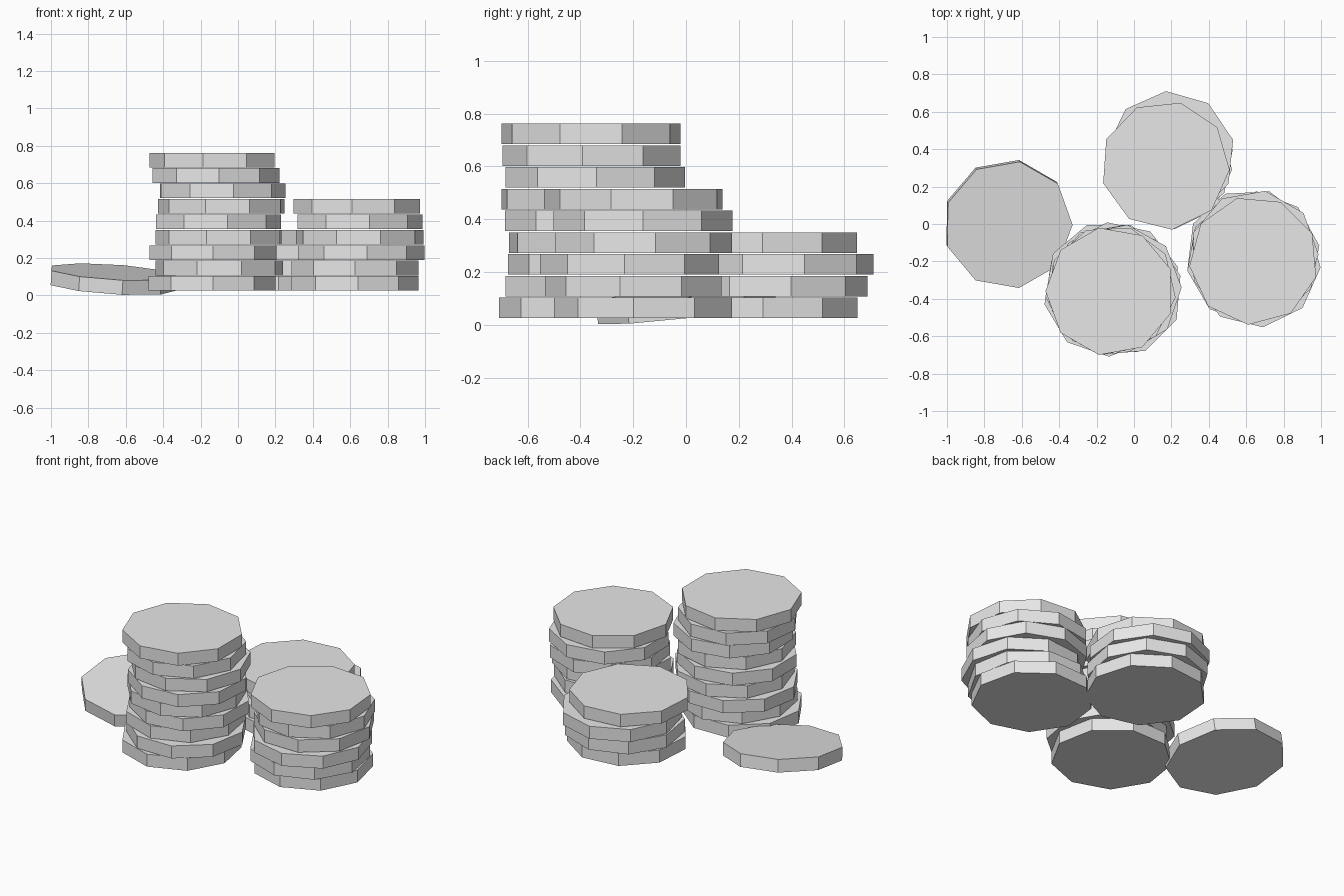
import bpy
import bmesh
from math import sin, cos, atan, radians, pi

cube = bpy.data.objects.get("Cube")
if cube:
    bpy.data.objects.remove(cube, do_unlink=True)

SIDES = 9
RADIUS = 0.345
THICK = 0.078
PITCH = 0.0824
BASE = 0.025

# Single plain grey for every coin
grey = bpy.data.materials.new("plain_grey")
grey.use_nodes = True
colour = (0.8, 0.8, 0.8, 1.0)
grey.diffuse_color = colour
grey.node_tree.nodes["Principled BSDF"].inputs["Base Color"].default_value = colour


def coin_mesh():
    """Nine-sided flat disc centred on its own middle, one corner on +x."""
    bm = bmesh.new()
    ring = [2 * pi * i / SIDES for i in range(SIDES)]
    corners = [bm.verts.new((RADIUS * cos(a), RADIUS * sin(a), -THICK / 2)) for a in ring]
    base = bm.faces.new(corners)
    grown = bmesh.ops.extrude_face_region(bm, geom=[base], use_keep_orig=True)
    top = [v for v in grown["geom"] if isinstance(v, bmesh.types.BMVert)]
    bmesh.ops.translate(bm, verts=top, vec=(0, 0, THICK))
    bmesh.ops.recalc_face_normals(bm, faces=bm.faces[:])
    mesh = bpy.data.meshes.new("coin")
    bm.to_mesh(mesh)
    bm.free()
    mesh.materials.append(grey)
    return mesh


def add_coin(name, location, rotation):
    coin = bpy.data.objects.new(name, shared_mesh)
    coin.location = location
    coin.rotation_euler = rotation
    bpy.context.collection.objects.link(coin)
    return coin


def add_stack(name, coins):
    """Pile coins upward; each entry is x, y and turn in degrees."""
    for level, (x, y, turn) in enumerate(coins):
        z = BASE + THICK / 2 + level * PITCH
        add_coin(f"{name}_coin_{level + 1}", (x, y, z), (0, 0, radians(turn)))


shared_mesh = coin_mesh()

# Tall stack at the front
add_stack("front_stack", [
    (-0.14, -0.364, 31), (-0.10, -0.36, 10), (-0.134, -0.33, 30),
    (-0.096, -0.333, 18), (-0.115, -0.346, 0), (-0.085, -0.365, 15),
    (-0.09, -0.345, 1), (-0.12, -0.35, 33), (-0.128, -0.36, 20),
])

# Medium stack on the left
add_stack("left_stack", [
    (0.623, -0.156, 33), (0.625, -0.19, 30), (0.653, -0.209, 36),
    (0.65, -0.17, 9), (0.642, -0.163, 0), (0.64, -0.195, 25),
])

# Short stack at the back
add_stack("back_stack", [
    (0.18, 0.315, 36), (0.187, 0.343, 9), (0.195, 0.366, 14), (0.167, 0.313, 36),
])

# Loose coin lying tilted on the ground
add_coin("loose_coin", (-0.675, 0, 0.086), (atan(0.12), atan(0.065), 0))
